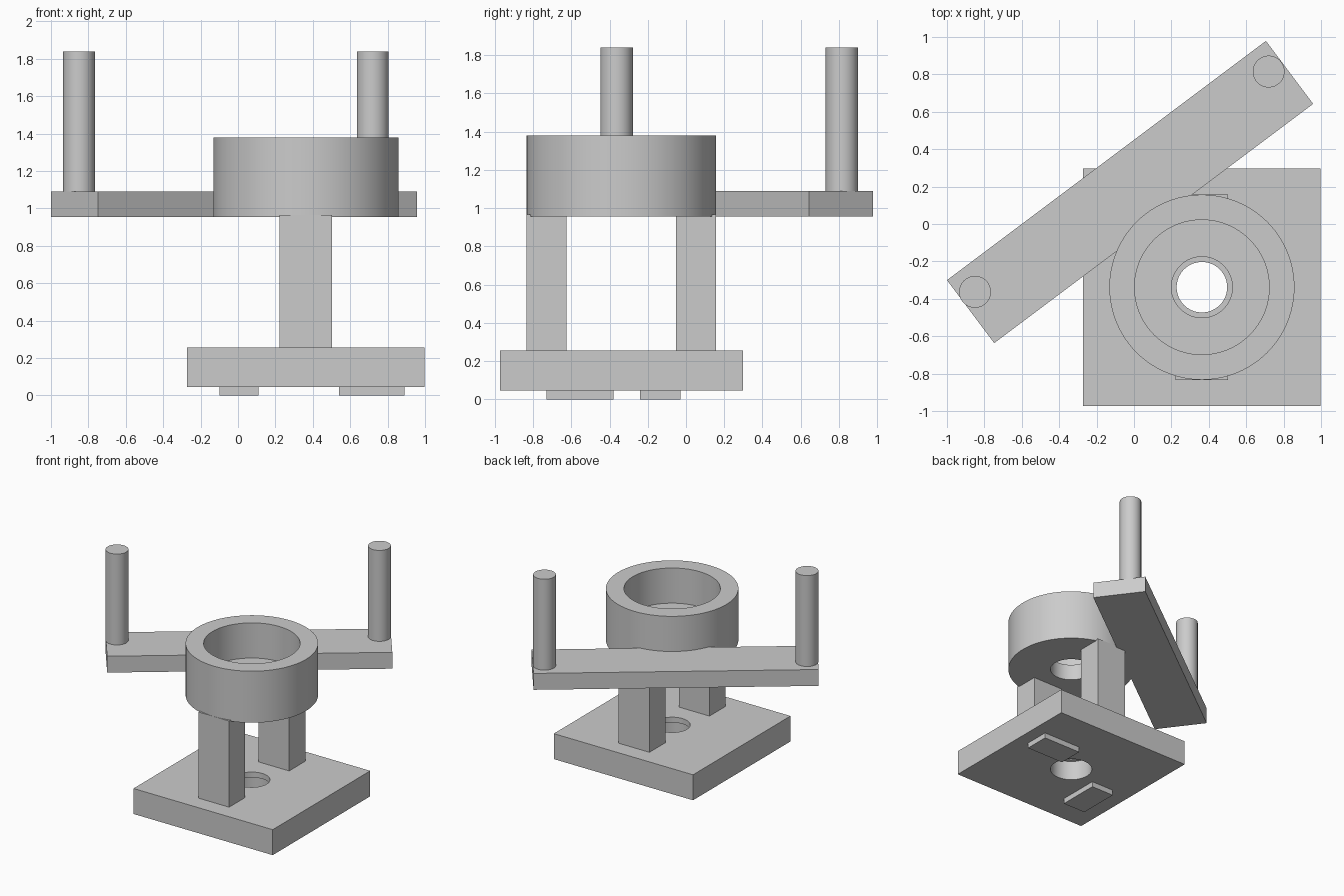
import bpy, bmesh, math
from mathutils import Matrix, Vector

if "Cube" in bpy.data.objects:
    bpy.data.objects.remove(bpy.data.objects["Cube"], do_unlink=True)

GREY = (0.6, 0.6, 0.6, 1)
grey = bpy.data.materials.new("plain grey")
grey.use_nodes = True
grey.diffuse_color = GREY
grey.node_tree.nodes["Principled BSDF"].inputs["Base Color"].default_value = GREY

CX, CY = 0.363, -0.338  # shared axis of the base, legs and cup


def finish(name, bm, smooth=False):
    bmesh.ops.recalc_face_normals(bm, faces=bm.faces)
    mesh = bpy.data.meshes.new(name)
    bm.to_mesh(mesh)
    bm.free()
    mesh.materials.append(grey)
    obj = bpy.data.objects.new(name, mesh)
    bpy.context.collection.objects.link(obj)
    if smooth:
        shade(obj)
    return obj


def shade(obj):
    bpy.ops.object.select_all(action='DESELECT')
    obj.select_set(True)
    bpy.context.view_layer.objects.active = obj
    bpy.ops.object.shade_smooth_by_angle(angle=math.radians(30))


def box(name, x, y, size, z0, z1, turn=0):
    bm = bmesh.new()
    place = Matrix.Translation((x, y, (z0 + z1) / 2)) @ Matrix.Rotation(turn, 4, 'Z')
    bmesh.ops.create_cube(bm, size=1, matrix=place @ Matrix.Diagonal((*size, z1 - z0, 1)))
    return finish(name, bm)


def cylinder(name, x, y, radius, z0, z1):
    bm = bmesh.new()
    bmesh.ops.create_cone(bm, cap_ends=True, segments=64, radius1=radius, radius2=radius,
                          depth=z1 - z0, matrix=Matrix.Translation((x, y, (z0 + z1) / 2)))
    return finish(name, bm, smooth=True)


def ring(name, profile):
    """Turn a closed (radius, height) profile about the shared axis."""
    bm = bmesh.new()
    verts = [bm.verts.new((CX + r, CY, z)) for r, z in profile]
    edges = [bm.edges.new((v, verts[i - 1])) for i, v in enumerate(verts)]
    bmesh.ops.spin(bm, geom=verts + edges, cent=(CX, CY, 0), axis=(0, 0, 1),
                   angle=math.tau, steps=96, use_merge=True)
    bmesh.ops.remove_doubles(bm, verts=bm.verts, dist=0.0001)
    return finish(name, bm, smooth=True)


def cut(obj, cutter):
    mod = obj.modifiers.new("hole", 'BOOLEAN')
    mod.operation = 'DIFFERENCE'
    mod.solver = 'EXACT'
    mod.object = cutter
    bpy.context.view_layer.objects.active = obj
    bpy.ops.object.modifier_apply(modifier=mod.name)
    bpy.data.objects.remove(cutter, do_unlink=True)


# Square base with a stepped hole, wider below
base = box("base_plate", CX, CY, (1.27, 1.27), 0.045, 0.255)
cut(base, cylinder("wide_cutter", CX, CY, 0.163, -0.1, 0.21))
cut(base, cylinder("narrow_cutter", CX, CY, 0.135, 0.1, 0.4))
shade(base)

# Two pads under the base, turned a quarter from each other
box("foot_pad_right", 0.005, -0.555, (0.21, 0.35), 0, 0.045)
box("foot_pad_left", 0.715, -0.135, (0.35, 0.21), 0, 0.045)

# Legs carrying the cup
for name, side in (("front_leg", -1), ("back_leg", 1)):
    box(name, CX, CY + side * 0.391, (0.28, 0.21), 0.255, 0.965)

# Cup with a hole through its floor
ring("cup", [(0.163, 0.955), (0.495, 0.955), (0.495, 1.38),
             (0.36, 1.38), (0.36, 1.09), (0.163, 1.09)])

# Slanted crossbar with an upright rod near each end
box("crossbar", -0.021, 0.171, (2.132, 0.421), 0.955, 1.09, math.atan2(3, 4))
cylinder("right_rod", -0.85, -0.363, 0.085, 1.09, 1.84)
cylinder("left_rod", 0.72, 0.815, 0.085, 1.09, 1.84)
